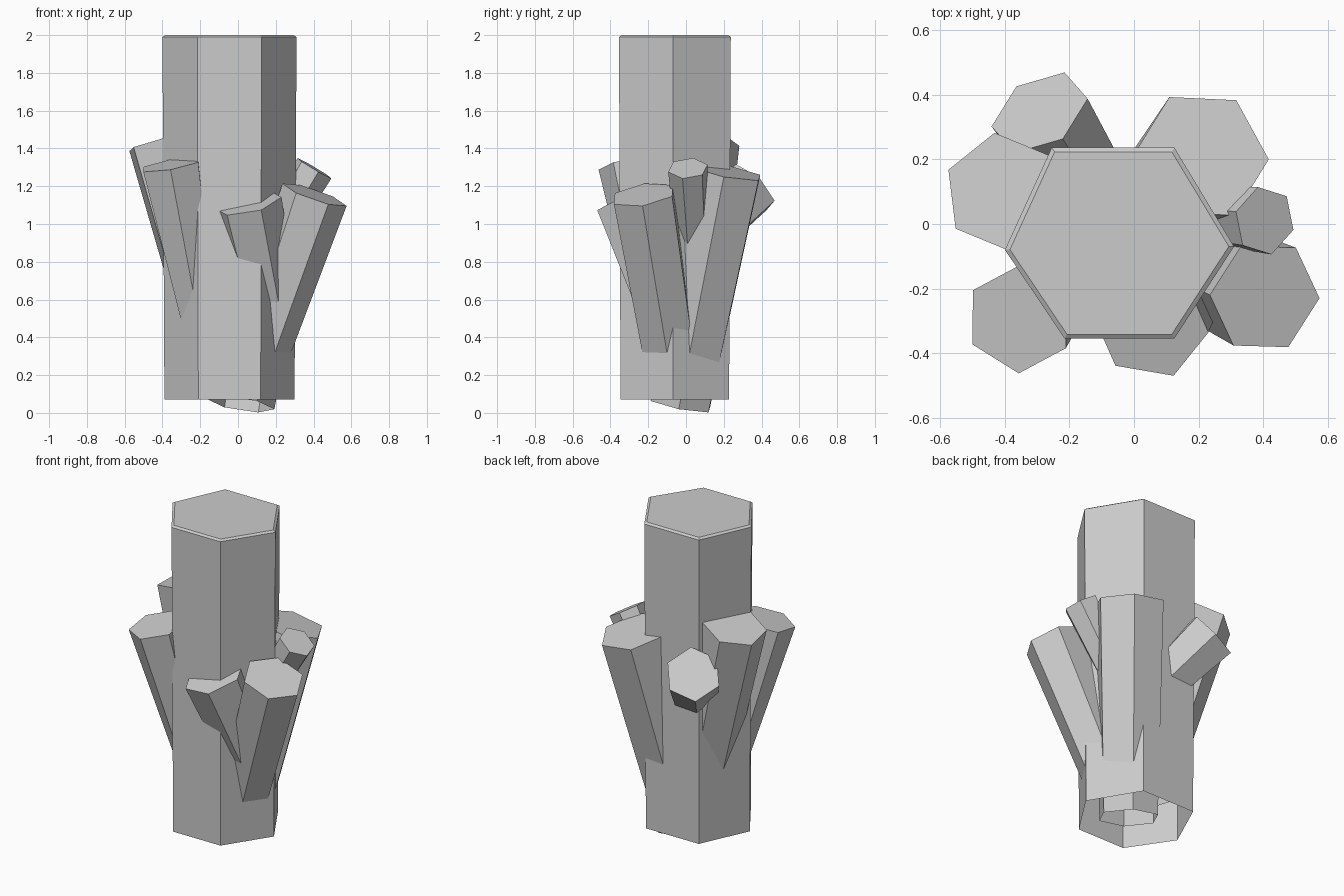
import bpy
import bmesh
import math
from mathutils import Vector

if "Cube" in bpy.data.objects:
    bpy.data.objects.remove(bpy.data.objects["Cube"], do_unlink=True)

# Single stone colour
stone = bpy.data.materials.new("pale_grey_stone")
stone.use_nodes = True
GREY = (0.6, 0.6, 0.6, 1.0)
stone.diffuse_color = GREY
stone.node_tree.nodes["Principled BSDF"].inputs["Base Color"].default_value = GREY


def add_object(name, bm):
    mesh = bpy.data.meshes.new(name)
    bm.to_mesh(mesh)
    bm.free()
    mesh.materials.append(stone)
    obj = bpy.data.objects.new(name, mesh)
    bpy.context.collection.objects.link(obj)
    return obj


def loft(name, rings):
    """Six-sided shell through the rings, capped at the top, open below."""
    bm = bmesh.new()
    loops = [[bm.verts.new(p) for p in ring] for ring in rings]
    for low, high in zip(loops, loops[1:]):
        n = len(low)
        for i in range(n):
            j = (i + 1) % n
            bm.faces.new((low[i], low[j], high[j], high[i]))
    bm.faces.new(loops[-1])
    return add_object(name, bm)


def crystal(name, base, tip, base_radius, tip_radius, corner):
    """Leaning tapered hexagonal crystal; one cap corner points at corner (x, y)."""
    base, tip = Vector(base), Vector(tip)
    axis = (tip - base).normalized()
    dx, dy = corner[0] - tip.x, corner[1] - tip.y
    u = Vector((dx, dy, -(axis.x * dx + axis.y * dy) / axis.z)).normalized()
    v = axis.cross(u)

    def ring(center, r):
        return [center + r * (math.cos(a) * u + math.sin(a) * v)
                for a in (i * math.pi / 3 for i in range(6))]

    return loft(name, [ring(base, base_radius), ring(tip, tip_radius)])


# Main column: slightly narrower at the foot, thin chamfer round the top
OUTLINE = [(-0.40, -0.08), (-0.215, -0.355), (0.125, -0.355),
           (0.31, -0.07), (0.125, 0.237), (-0.255, 0.237)]


def column_ring(scale, z):
    cx, cy = -0.05, -0.06
    return [(cx + (x - cx) * scale, cy + (y - cy) * scale, z) for x, y in OUTLINE]


loft("main_column", [column_ring(0.97, 0.07), column_ring(1.0, 1.99),
                     column_ring(0.955, 2.0)])

# Smaller crystals growing out of the column:
# name, base centre, tip centre, base radius, tip radius, cap corner
CRYSTALS = [
    ("back_left_crystal", (0.015, -0.03, 0.046), (0.21, 0.21, 1.28), 0.18, 0.21, (0.42, 0.20)),
    ("right_side_crystal", (-0.10, 0.0, 0.25), (-0.41, 0.10, 1.435), 0.15, 0.185, (-0.58, 0.17)),
    ("back_right_stub", (-0.09, 0.03, 0.865), (-0.2925, 0.345, 1.195), 0.13, 0.163, (-0.21, 0.478)),
    ("left_side_stub", (0.13, 0.04, 0.83), (0.405, 0.01, 1.295), 0.09, 0.108, (0.50, -0.02)),
    ("front_left_crystal", (0.12, -0.09, 0.33), (0.405, -0.225, 1.155), 0.155, 0.18, (0.575, -0.23)),
    ("front_right_crystal", (-0.17, -0.13, 0.3), (-0.355, -0.295, 1.315), 0.09, 0.17, (-0.505, -0.375)),
    ("front_crystal", (0.175, -0.10, 0.515), (0.05, -0.305, 1.115), 0.15, 0.185, (0.125, -0.475)),
]
for spec in CRYSTALS:
    crystal(*spec)
